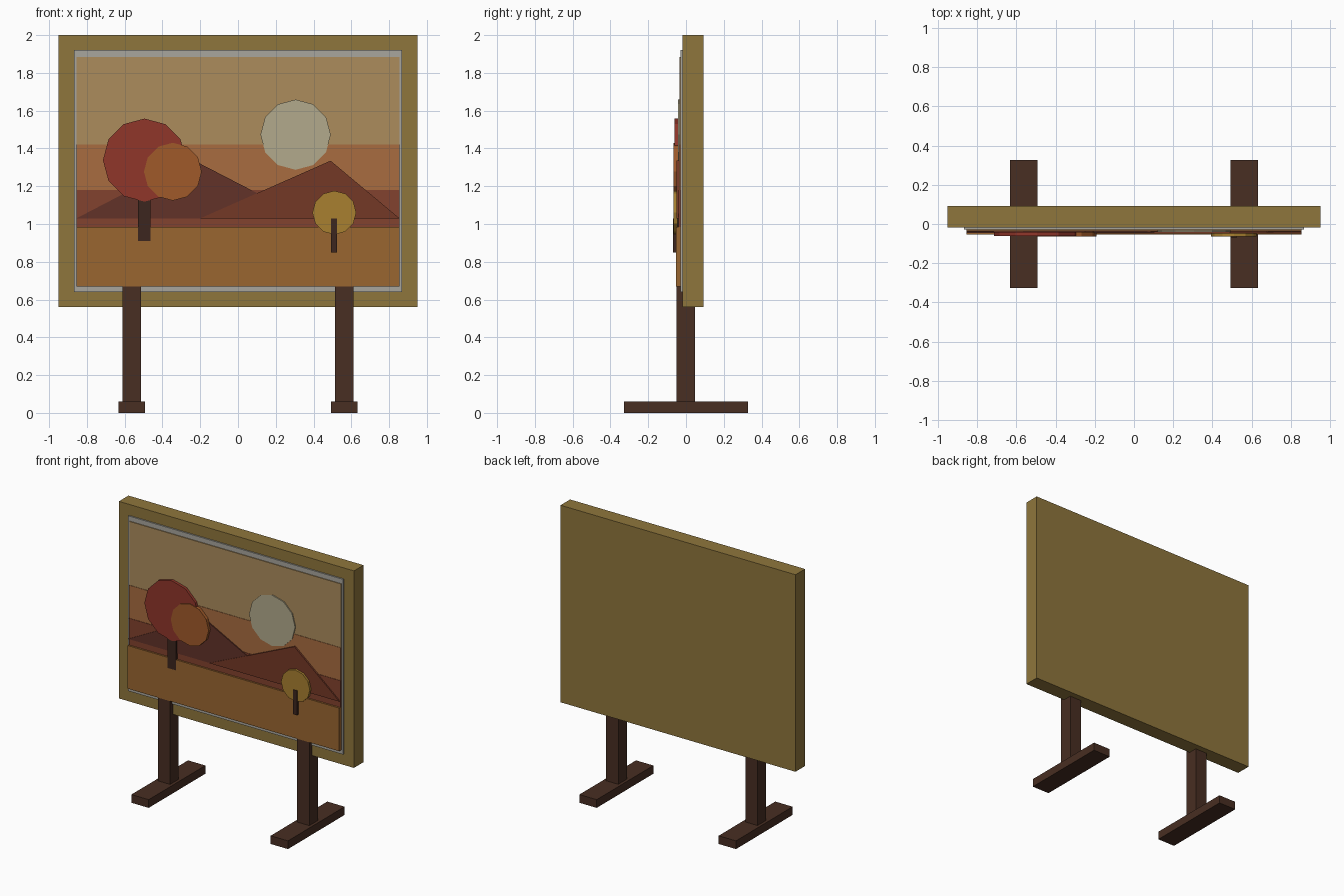
import bpy, bmesh, math

if "Cube" in bpy.data.objects:
    bpy.data.objects.remove(bpy.data.objects["Cube"])


def paint(obj, rgb):
    key = "paint_%02x%02x%02x" % rgb
    mat = bpy.data.materials.get(key) or bpy.data.materials.new(key)
    lin = [(c / 255 / 12.92 if c < 11 else ((c / 255 + 0.055) / 1.055) ** 2.4) for c in rgb]
    mat.diffuse_color = (*lin, 1)
    mat.use_nodes = True
    mat.node_tree.nodes["Principled BSDF"].inputs["Base Color"].default_value = mat.diffuse_color
    obj.data.materials.append(mat)


def slab(name, outline, y0, y1, rgb):
    """Extrude an x-z outline from front y0 to back y1."""
    bm = bmesh.new()
    face = bm.faces.new([bm.verts.new((x, y0, z)) for x, z in outline])
    ext = bmesh.ops.extrude_face_region(bm, geom=[face])
    verts = [v for v in ext["geom"] if isinstance(v, bmesh.types.BMVert)]
    bmesh.ops.translate(bm, verts=verts, vec=(0, y1 - y0, 0))
    bmesh.ops.recalc_face_normals(bm, faces=bm.faces[:])
    mesh = bpy.data.meshes.new(name)
    bm.to_mesh(mesh)
    bm.free()
    obj = bpy.data.objects.new(name, mesh)
    bpy.context.collection.objects.link(obj)
    if rgb:
        paint(obj, rgb)
    return obj


def box(name, x0, x1, y0, y1, z0, z1, rgb):
    return slab(name, [(x0, z0), (x1, z0), (x1, z1), (x0, z1)], y0, y1, rgb)


def disc(name, x, z, r, y0, y1, rgb, sides=12):
    pts = [(x + r * math.cos(i * math.tau / sides), z + r * math.sin(i * math.tau / sides))
           for i in range(sides)]
    return slab(name, pts, y0, y1, rgb)


WOOD, BARK = (72, 46, 34), (60, 38, 30)

# Frame and mat
box("frame", -0.95, 0.95, -0.018, 0.092, 0.56, 2.0, (143, 118, 60))
box("mat", -0.868, 0.868, -0.028, -0.01, 0.64, 1.92, (168, 166, 158))

# Landscape bands, each standing slightly prouder than the one above
W = 0.855
bands = [("upper_sky", 1.42, 1.885, -0.034, (172, 140, 92)),
         ("lower_sky", 1.18, 1.42, -0.037, (168, 108, 64)),
         ("horizon_haze", 0.985, 1.18, -0.040, (130, 66, 46)),
         ("field", 0.67, 0.985, -0.053, (154, 102, 48))]
for name, z0, z1, y, rgb in bands:
    box(name, -W, W, y, -0.02, z0, z1, rgb)

# Sun and hills
disc("sun", 0.305, 1.473, 0.186, -0.042, -0.03, (178, 170, 140))
slab("left_hill", [(-W, 1.03), (0.36, 1.03), (-0.25, 1.345)], -0.045, -0.03, (98, 50, 40))
slab("right_hill", [(-0.2, 1.03), (W, 1.03), (0.49, 1.335)], -0.049, -0.03, (116, 56, 38))

# Trees
box("large_trunk", -0.53, -0.463, -0.057, -0.035, 0.91, 1.2, BARK)
disc("red_foliage", -0.495, 1.338, 0.22, -0.060, -0.04, (144, 54, 42))
disc("orange_foliage", -0.345, 1.277, 0.153, -0.065, -0.042, (160, 90, 42))
disc("yellow_foliage", 0.51, 1.06, 0.116, -0.065, -0.045, (168, 128, 48))
box("small_trunk", 0.493, 0.525, -0.069, -0.045, 0.85, 1.03, BARK)

# Legs and feet
for side, x in (("left", -0.563), ("right", 0.563)):
    box(side + "_leg", x - 0.049, x + 0.049, -0.05, 0.048, 0.06, 0.75, WOOD)
    box(side + "_foot", x - 0.07, x + 0.07, -0.327, 0.327, 0, 0.06, WOOD)
